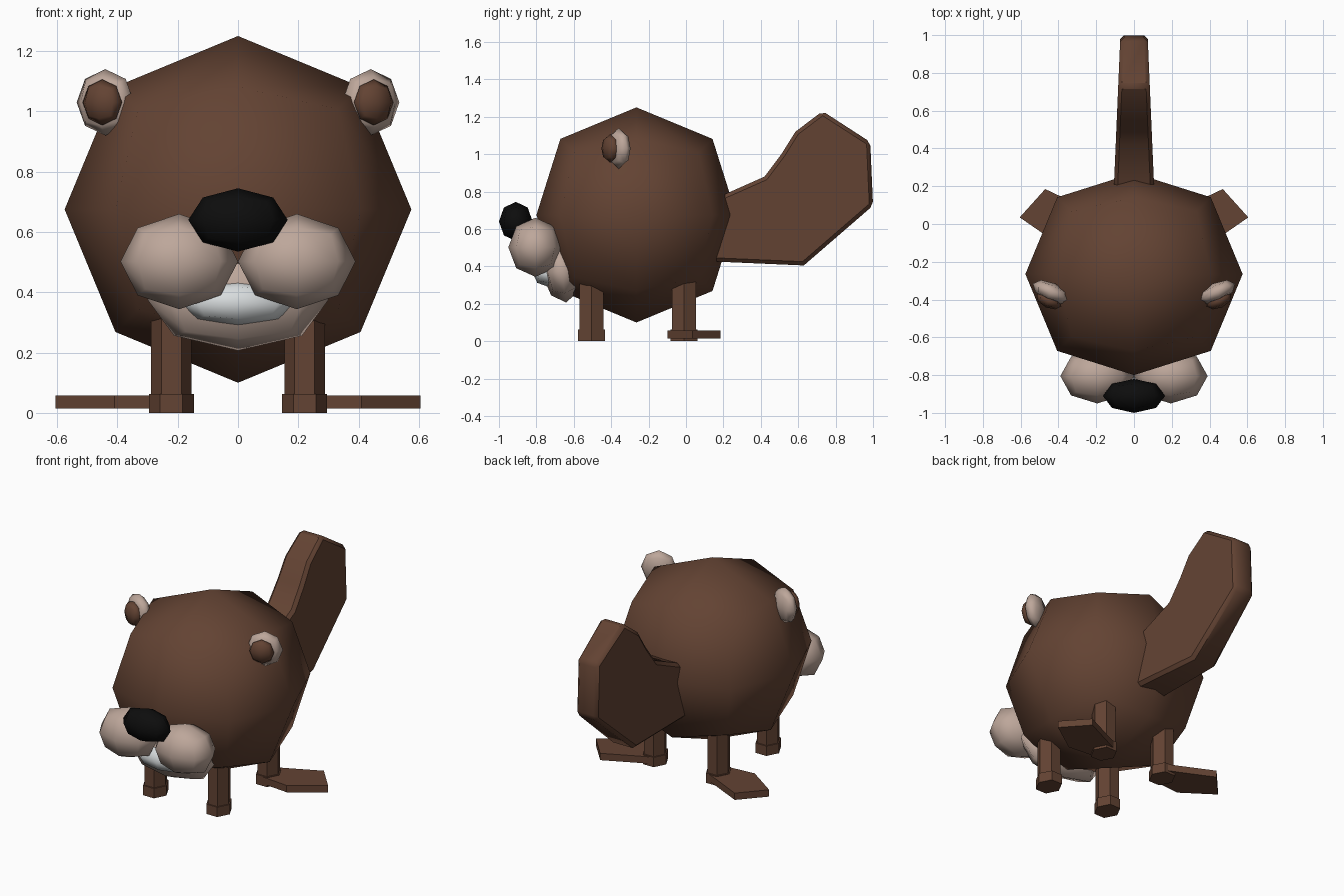
import bpy, bmesh, math
from mathutils import Matrix, Vector

if "Cube" in bpy.data.objects:
    bpy.data.objects.remove(bpy.data.objects["Cube"])


def material(name, rgb):
    m = bpy.data.materials.new(name)
    m.use_nodes = True
    m.diffuse_color = (*rgb, 1)
    bsdf = m.node_tree.nodes["Principled BSDF"]
    bsdf.inputs["Base Color"].default_value = (*rgb, 1)
    bsdf.inputs["Roughness"].default_value = 0.8
    return m


BROWN = material("brown fur", (0.125, 0.056, 0.033))
BEIGE = material("beige fur", (0.51, 0.385, 0.325))
WHITE = material("tooth white", (0.68, 0.71, 0.72))
BLACK = material("nose black", (0.004, 0.004, 0.004))


def finish(bm, name, mat, angle=180):
    bmesh.ops.recalc_face_normals(bm, faces=bm.faces)
    me = bpy.data.meshes.new(name)
    bm.to_mesh(me)
    bm.free()
    me.materials.append(mat)
    ob = bpy.data.objects.new(name, me)
    bpy.context.collection.objects.link(ob)
    bpy.ops.object.select_all(action='DESELECT')
    ob.select_set(True)
    bpy.context.view_layer.objects.active = ob
    if angle >= 180:
        bpy.ops.object.shade_smooth()
    else:
        bpy.ops.object.shade_smooth_by_angle(angle=math.radians(angle))
    return ob


def ball(name, mat, centre, radii, turn=0, tilt=0, pole=1):
    """Cube split once per edge and pushed out to a low-poly ball."""
    bm = bmesh.new()
    bmesh.ops.create_cube(bm, size=2)
    bmesh.ops.subdivide_edges(bm, edges=bm.edges[:], cuts=1, use_grid_fill=True)
    for v in bm.verts:
        v.co.normalize()
        if abs(v.co.y) > 0.99:
            v.co.y *= pole
    bm.transform(Matrix.Translation(centre)
                 @ Matrix.Rotation(math.radians(turn), 4, 'Z')
                 @ Matrix.Rotation(math.radians(tilt), 4, 'X')
                 @ Matrix.Diagonal((*radii, 1)))
    return finish(bm, name, mat)


def prism(name, mat, rings, angle=30):
    """Closed solid through matching rings of points."""
    bm = bmesh.new()
    loops = [[bm.verts.new(p) for p in ring] for ring in rings]
    for a, b in zip(loops, loops[1:]):
        for i in range(len(a)):
            j = (i + 1) % len(a)
            bm.faces.new((a[i], a[j], b[j], b[i]))
    bm.faces.new(loops[0])
    bm.faces.new(loops[-1])
    return finish(bm, name, mat, angle)


def hexagon(x, y, z, r):
    return [(x + r * math.cos(k * math.pi / 3),
             y + 1.11 * r * math.sin(k * math.pi / 3), z) for k in range(6)]


# Body and face
ball("body", BROWN, (0, -0.265, 0.675), (0.575, 0.575, 0.575), pole=0.93)
ball("chin", BEIGE, (0, -0.665, 0.375), (0.30, 0.105, 0.17), tilt=8)
ball("teeth", WHITE, (0, -0.735, 0.365), (0.19, 0.085, 0.075))
ball("nose", BLACK, (0, -0.91, 0.64), (0.165, 0.09, 0.105))

# Tail: side outline thickened, thinner towards the tip
outline = [(0.1, 0.74), (0.24, 0.80), (0.42, 0.88), (0.51, 1.0), (0.585, 1.12),
           (0.73, 1.23), (0.985, 1.065), (1.0, 0.725), (0.63, 0.405),
           (0.17, 0.425), (0.1, 0.43)]
tail_rings = [[(s * (0.115 - 0.043 * y), y, z) for y, z in outline] for s in (-1, 1)]
tail = prism("tail", BROWN, tail_rings, 60)
bevel = tail.modifiers.new("soft rim", 'BEVEL')
bevel.width = 0.02
bevel.segments = 1
bevel.limit_method = 'ANGLE'
bevel.angle_limit = math.radians(50)

# Paired parts
paddle = [(0.19, -0.08), (0.41, -0.10), (0.605, 0.035), (0.47, 0.185),
          (0.27, 0.09), (0.18, 0.05)]
for side, s in (("left", 1), ("right", -1)):
    ball(side + "_cheek", BEIGE, (s * 0.195, -0.805, 0.502), (0.195, 0.145, 0.158))
    ball(side + "_ear", BEIGE, (s * 0.44, -0.36, 1.03), (0.105, 0.05, 0.11), turn=s * 25)
    ball(side + "_inner_ear", BROWN, (s * 0.45, -0.405, 1.03), (0.072, 0.04, 0.076), turn=s * 25)
    for end, y in (("front", -0.505), ("back", -0.01)):
        x = s * 0.221
        prism(f"{side}_{end}_leg", BROWN,
              [hexagon(x, y, 0.03, 0.067), hexagon(x, y, 0.36, 0.067)])
        prism(f"{side}_{end}_foot", BROWN,
              [hexagon(x, y, 0, 0.075), hexagon(x, y, 0.062, 0.075)])
    prism(side + "_webbed_foot", BROWN,
          [[(s * x, y, z) for x, y in paddle] for z in (0.015, 0.058)])
